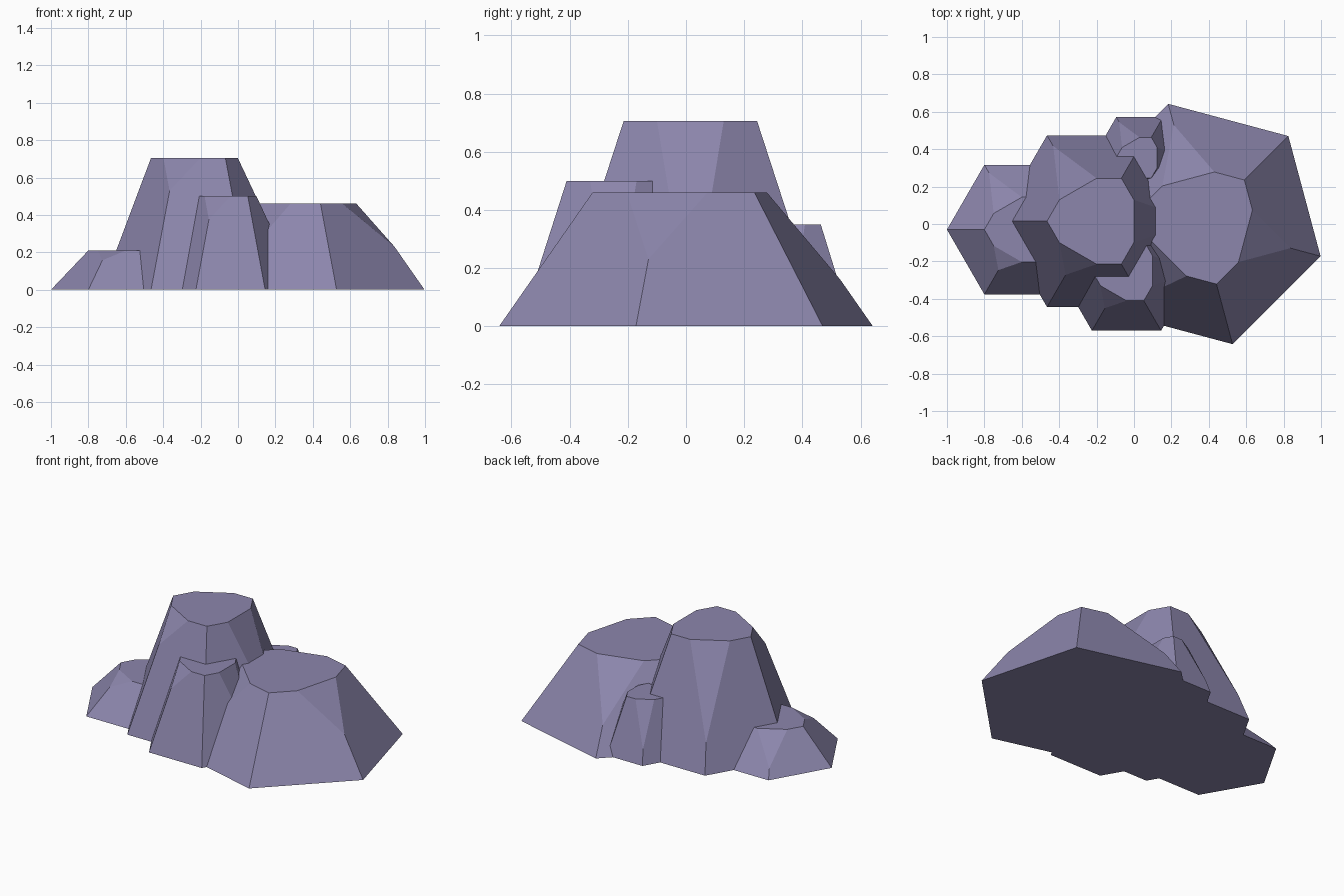
import bpy, bmesh, math
from mathutils import Vector

cube = bpy.data.objects.get("Cube")
if cube:
    bpy.data.objects.remove(cube, do_unlink=True)

# Single stone colour
stone = bpy.data.materials.new("violet_grey_stone")
stone.use_nodes = True
colour = (0.262, 0.238, 0.413, 1)
stone.diffuse_color = colour
bsdf = stone.node_tree.nodes["Principled BSDF"]
bsdf.inputs["Base Color"].default_value = colour
bsdf.inputs["Roughness"].default_value = 0.9


def rock(name, centre, radius, height, turn=0, back_chip=0.25, front_chip=0.75):
    """Hexagonal frustum whose chipped corners are cut from the rim down to a height on the edge."""
    # Corner number -> relative height where the chip starts
    chips = {0: 0.02, 2: back_chip, 4: front_chip}
    corners = [Vector((math.cos(i * math.pi / 3), math.sin(i * math.pi / 3), 0))
               for i in range(6)]
    up = Vector((0, 0, 1))
    points = list(corners)
    for i, c in enumerate(corners):
        if i in chips:
            z = chips[i]
            points.append(c * (1 - z / 2) + up * z)
            for j in (i - 1, (i + 1) % 6):
                points.append((c + corners[j]) / 4 + up)
        else:
            points.append(c / 2 + up)

    # Wrap the points in a faceted skin
    bm = bmesh.new()
    for p in points:
        bm.verts.new((p.x * radius, p.y * radius, p.z * height))
    bmesh.ops.convex_hull(bm, input=bm.verts[:])
    bmesh.ops.dissolve_limit(bm, angle_limit=math.radians(1),
                             verts=bm.verts[:], edges=bm.edges[:])
    bmesh.ops.recalc_face_normals(bm, faces=bm.faces[:])
    mesh = bpy.data.meshes.new(name)
    bm.to_mesh(mesh)
    bm.free()
    mesh.materials.append(stone)
    obj = bpy.data.objects.new(name, mesh)
    obj.location = (centre[0], centre[1], 0)
    obj.rotation_euler.z = math.radians(turn)
    bpy.context.collection.objects.link(obj)
    return obj


# Cluster of overlapping boulders
rock("tall_rock", (-0.2, 0.015), 0.53, 0.705)
rock("low_rock", (-0.6, -0.03), 0.4, 0.21)
rock("front_rock", (-0.04, -0.25), 0.37, 0.5)
rock("back_rock", (0.03, 0.355), 0.25, 0.35)
rock("wide_rock", (0.355, 0), 0.665, 0.46, turn=-135, back_chip=0.5, front_chip=0.35)
